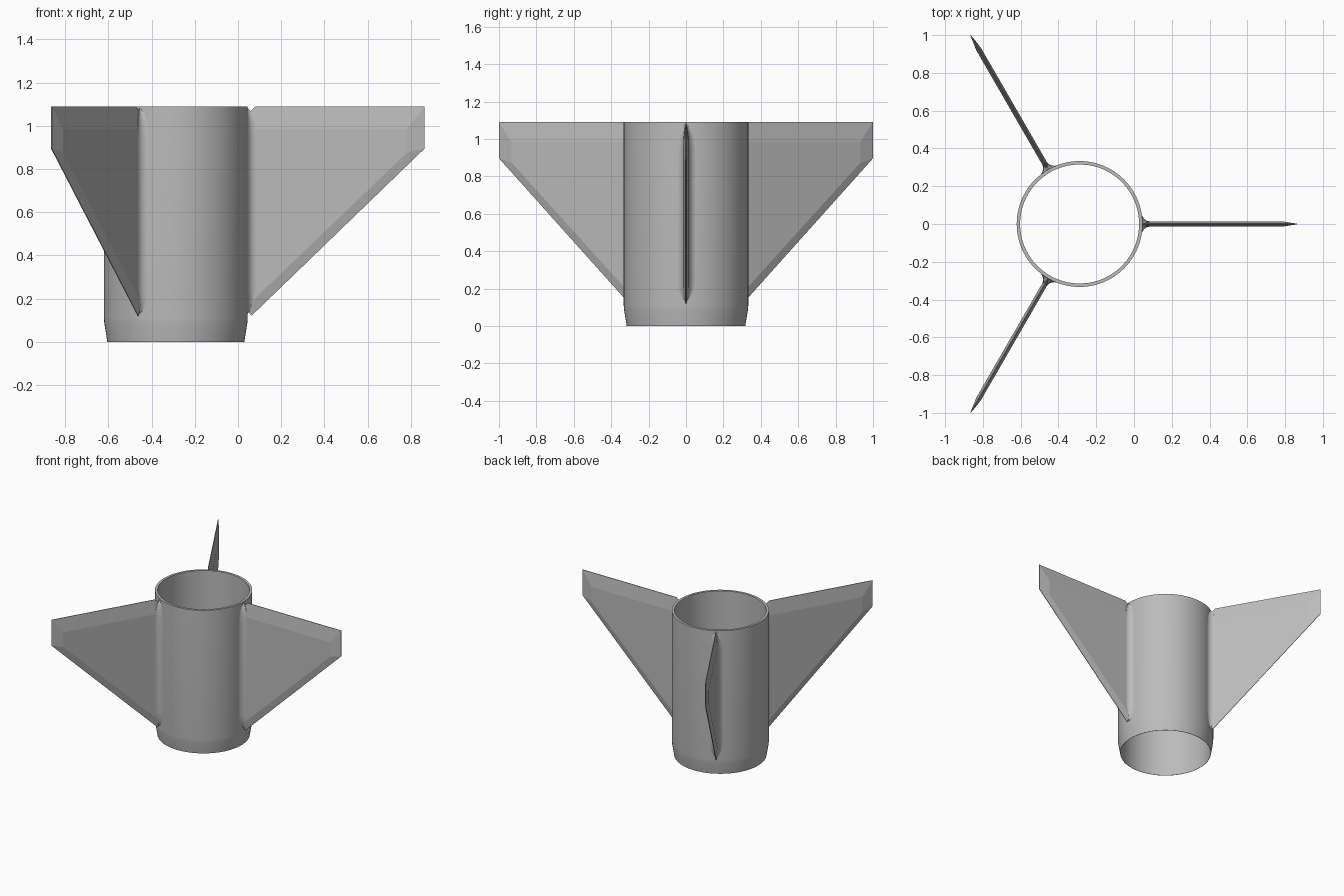
import bpy, bmesh, math
from mathutils import Matrix

cube = bpy.data.objects.get("Cube")
if cube:
    bpy.data.objects.remove(cube, do_unlink=True)

CENTRE_X = -0.288   # axis of the tube
R = 0.333           # outer radius
BORE = 0.315
TOP = 1.09
HALF = 0.014        # half thickness of a fin
EDGE = 0.002        # half thickness at the fin's sharp edges

grey = bpy.data.materials.new("light grey")
grey.use_nodes = True
colour = (0.5, 0.5, 0.5, 1)
grey.diffuse_color = colour
grey.node_tree.nodes["Principled BSDF"].inputs["Base Color"].default_value = colour


def finish(name, bm, turn=0.0, angle=None):
    """Turn the mesh about the tube axis and link it as a named object."""
    bmesh.ops.recalc_face_normals(bm, faces=bm.faces)
    place = Matrix.Translation((CENTRE_X, 0, 0)) @ Matrix.Rotation(turn, 4, "Z")
    bm.transform(place)
    mesh = bpy.data.meshes.new(name)
    bm.to_mesh(mesh)
    bm.free()
    mesh.materials.append(grey)
    obj = bpy.data.objects.new(name, mesh)
    bpy.context.collection.objects.link(obj)
    if angle:
        bpy.ops.object.select_all(action="DESELECT")
        obj.select_set(True)
        bpy.context.view_layer.objects.active = obj
        bpy.ops.object.shade_smooth_by_angle(angle=math.radians(angle))


def bridge(bm, rings, closed=True):
    """Join consecutive rows of vertices with quads."""
    for a, b in zip(rings, rings[1:]):
        n = len(a)
        for i in range(n if closed else n - 1):
            j = (i + 1) % n
            bm.faces.new((a[i], a[j], b[j], b[i]))


def make_tube():
    bm = bmesh.new()
    profile = [(0.317, 0), (0.331, 0.085), (R, 0.11), (R, TOP), (BORE, TOP), (BORE, 0)]
    steps = 96
    rings = []
    for r, z in profile:
        angles = [2 * math.pi * i / steps for i in range(steps)]
        rings.append([bm.verts.new((r * math.cos(a), r * math.sin(a), z)) for a in angles])
    bridge(bm, rings + rings[:1])
    finish("body_tube", bm, angle=30)


def make_fin(name, turn):
    # sharp outline and raised flat panel, as (radius, height)
    outline = [(0.325, 0.16), (0.35, 0.12), (1.152, 0.895), (1.152, TOP), (0.37, TOP), (0.325, 1.05)]
    panel = [(0.325, 0.21), (0.35, 0.185), (1.07, 0.875), (1.07, 0.985), (0.37, 0.985), (0.325, 0.97)]
    bm = bmesh.new()
    layers = [(panel, -HALF), (outline, -EDGE), (outline, EDGE), (panel, HALF)]
    rings = [[bm.verts.new((r, y, z)) for r, z in pts] for pts, y in layers]
    bridge(bm, rings)
    bm.faces.new(rings[0])
    bm.faces.new(rings[-1])
    finish(name, bm, turn)


def make_fillet(name, turn):
    # concave blend between fin and tube, fading out at both ends
    levels = [(0.13, 0), (0.15, 0.45), (0.19, 0.85), (0.24, 1), (0.95, 1),
              (1.02, 0.85), (1.06, 0.5), (1.085, 0)]
    bm = bmesh.new()
    rows = []
    for z, s in levels:
        f = 0.042 * s
        h = HALF * s
        arc = []
        for i in range(9):
            b = math.pi / 2 * i / 8
            y = h + f * (1 - math.sin(b))
            r = math.sqrt(R * R - y * y) + f * (1 - math.cos(b)) - 0.001
            arc.append((r, y))
        section = arc + [(r, -y) for r, y in reversed(arc)]
        rows.append([bm.verts.new((r, y, z)) for r, y in section])
    bridge(bm, rows, closed=False)
    bmesh.ops.remove_doubles(bm, verts=bm.verts, dist=0.0001)
    finish(name, bm, turn, angle=40)


make_tube()
for i, side in enumerate(("left", "back_right", "front_right")):
    turn = 2 * math.pi * i / 3
    make_fin(side + "_fin", turn)
    make_fillet(side + "_fin_fillet", turn)
